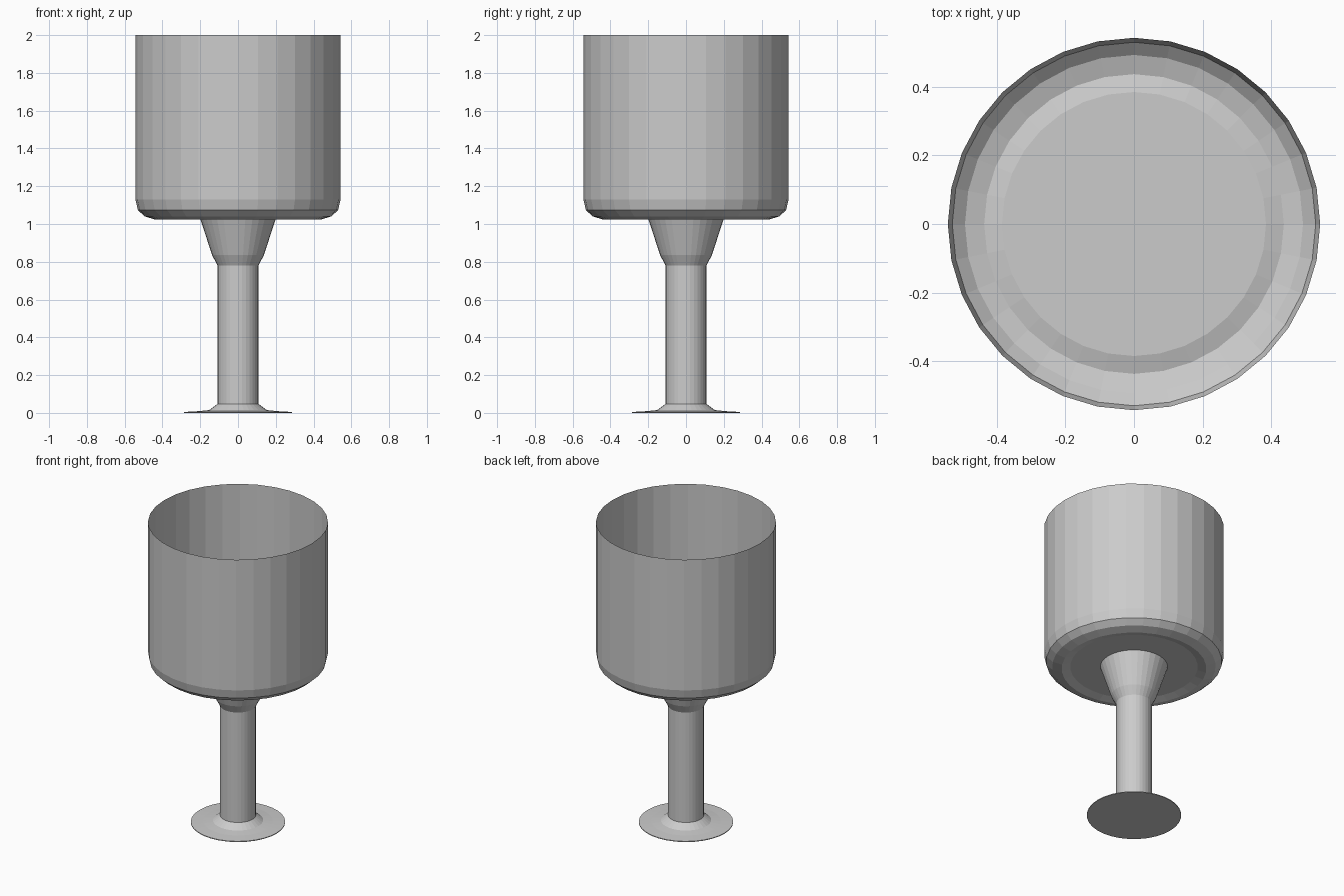
import bpy, bmesh, math

if "Cube" in bpy.data.objects:
    bpy.data.objects.remove(bpy.data.objects["Cube"])

SEG = 32

def lathe(name, profile, cap_start=False, cap_end=False):
    """Revolve (radius, z) points about z, with optional end discs."""
    bm = bmesh.new()
    rings = [[bm.verts.new((r * math.cos(2 * math.pi * i / SEG),
                            r * math.sin(2 * math.pi * i / SEG), z))
              for i in range(SEG)] for r, z in profile]
    for a, b in zip(rings, rings[1:]):
        for i in range(SEG):
            j = (i + 1) % SEG
            bm.faces.new((a[i], a[j], b[j], b[i]))
    if cap_start:
        bm.faces.new(rings[0][::-1])
    if cap_end:
        bm.faces.new(rings[-1])
    bmesh.ops.recalc_face_normals(bm, faces=bm.faces)
    me = bpy.data.meshes.new(name)
    bm.to_mesh(me)
    bm.free()
    ob = bpy.data.objects.new(name, me)
    bpy.context.collection.objects.link(ob)
    return ob

# Thin open bowl with a slightly raised floor and rounded lower edge
lathe("bowl", [(0.385, 1.037), (0.437, 1.023), (0.493, 1.04), (0.53, 1.073),
               (0.543, 1.13), (0.543, 2.0)], cap_start=True)

# Foot disc, collar, straight stem and flare up to the bowl
lathe("stem_and_foot", [(0.285, 0.0), (0.285, 0.005), (0.21, 0.009), (0.152, 0.015),
                        (0.108, 0.048), (0.108, 0.78), (0.137, 0.835),
                        (0.203, 1.037)], cap_start=True)
